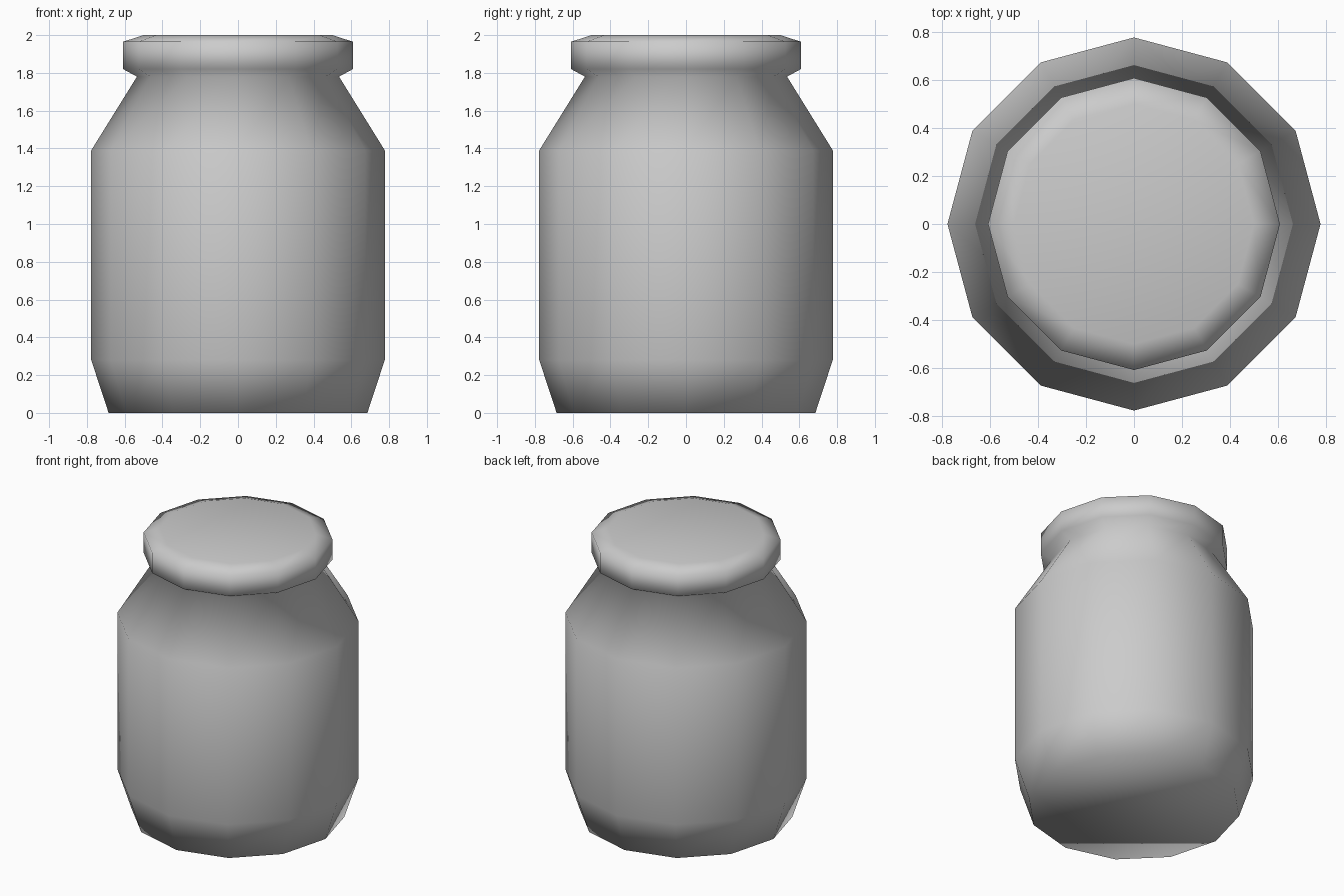
import bpy, bmesh
from math import cos, sin, tau

if "Cube" in bpy.data.objects:
    bpy.data.objects.remove(bpy.data.objects["Cube"])

SIDES = 12
# (radius, height) from base to lid top
BODY = [(0.685, 0.0), (0.777, 0.28), (0.777, 1.39), (0.535, 1.78)]
LID = [(0.608, 1.82), (0.608, 1.965), (0.50, 2.0)]


def lathe(name, profile):
    """Revolve a profile around z, closing both ends, smooth shaded."""
    bm = bmesh.new()
    rings = [[bm.verts.new((r * cos(tau * i / SIDES), r * sin(tau * i / SIDES), z))
              for i in range(SIDES)] for r, z in profile]
    for lo, hi in zip(rings, rings[1:]):
        for i in range(SIDES):
            j = (i + 1) % SIDES
            bm.faces.new((lo[i], lo[j], hi[j], hi[i]))
    bm.faces.new(rings[0][::-1])
    bm.faces.new(rings[-1])
    for f in bm.faces:
        f.smooth = True
    mesh = bpy.data.meshes.new(name)
    bm.to_mesh(mesh)
    bm.free()
    obj = bpy.data.objects.new(name, mesh)
    bpy.context.collection.objects.link(obj)
    return obj


# Jar body and lid form one continuous smooth skin
lathe("jar_with_lid", BODY + LID)
